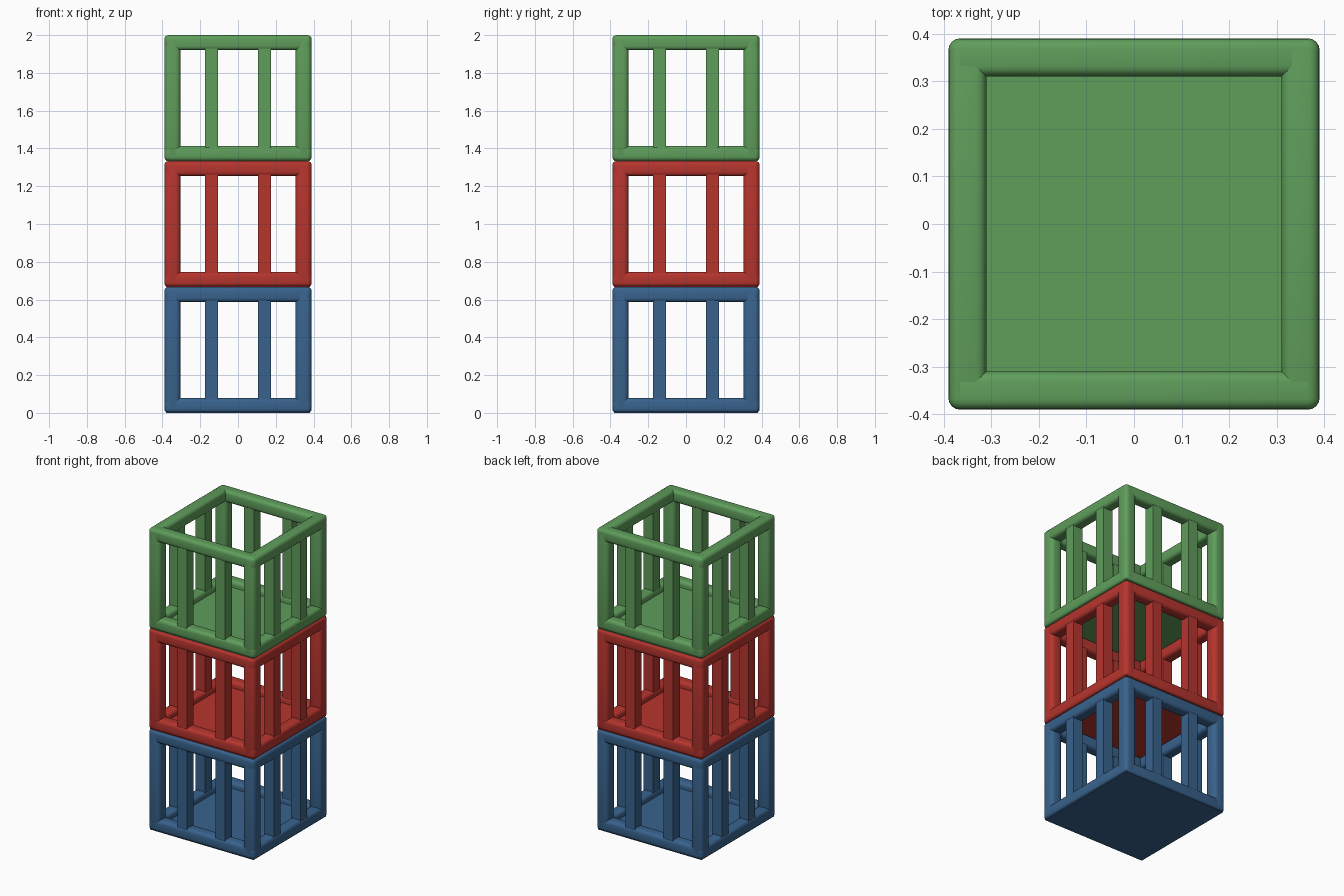
import bpy, math

if "Cube" in bpy.data.objects:
    bpy.data.objects.remove(bpy.data.objects["Cube"])

W = 0.39        # half width of a crate
T = 0.08        # beam thickness
H = 2 / 3       # crate height
C = W - T / 2   # beam centre line


def material(name, rgb):
    m = bpy.data.materials.new(name)
    m.use_nodes = True
    m.diffuse_color = (*rgb, 1)
    m.node_tree.nodes["Principled BSDF"].inputs["Base Color"].default_value = (*rgb, 1)
    return m


def box(name, mat, centre, size, bevel=0, segments=3):
    bpy.ops.mesh.primitive_cube_add(size=1, location=centre)
    ob = bpy.context.object
    ob.name = name
    ob.scale = size
    bpy.ops.object.transform_apply(location=False, rotation=False, scale=True)
    ob.data.materials.append(mat)
    if bevel:
        mod = ob.modifiers.new("rounding", "BEVEL")
        mod.width = bevel
        mod.segments = segments
        bpy.ops.object.modifier_apply(modifier=mod.name)
        bpy.ops.object.shade_smooth_by_angle(angle=math.radians(40))
    return ob


def crate(label, mat, z0):
    # floor panel
    box(label + "_floor", mat, (0, 0, z0 + 0.02), (2 * W - 0.02, 2 * W - 0.02, 0.04))
    # corner posts
    for sx in (-1, 1):
        for sy in (-1, 1):
            box(label + "_corner_post", mat, (sx * (C - 0.003), sy * (C - 0.003), z0 + H / 2),
                (T + 0.006, T + 0.006, H - 0.004), 0.026, 4)
    # four sides, each with two rails and two slats
    for side in range(4):
        a = side * math.pi / 2
        c, s = round(math.cos(a)), round(math.sin(a))

        def place(name, u, z, length, depth, height, bevel):
            size = (length, depth, height) if c else (depth, length, height)
            box(label + name, mat, (c * u + s * C, s * u - c * C, z0 + z), size, bevel, 4)

        place("_bottom_rail", 0, T / 2, 2 * W - 0.004, T, T, 0.022)
        place("_top_rail", 0, H - T / 2, 2 * W - 0.004, T, T, 0.022)
        for u in (-0.14, 0.14):
            place("_slat", u, H / 2, 0.07, 0.07, H - T, 0)


colours = {
    "blue": (0.04, 0.125, 0.27),
    "red": (0.47, 0.035, 0.027),
    "green": (0.115, 0.34, 0.105),
}
for level, (colour, rgb) in enumerate(colours.items()):
    crate(colour + "_crate", material(colour + " paint", rgb), level * H)
